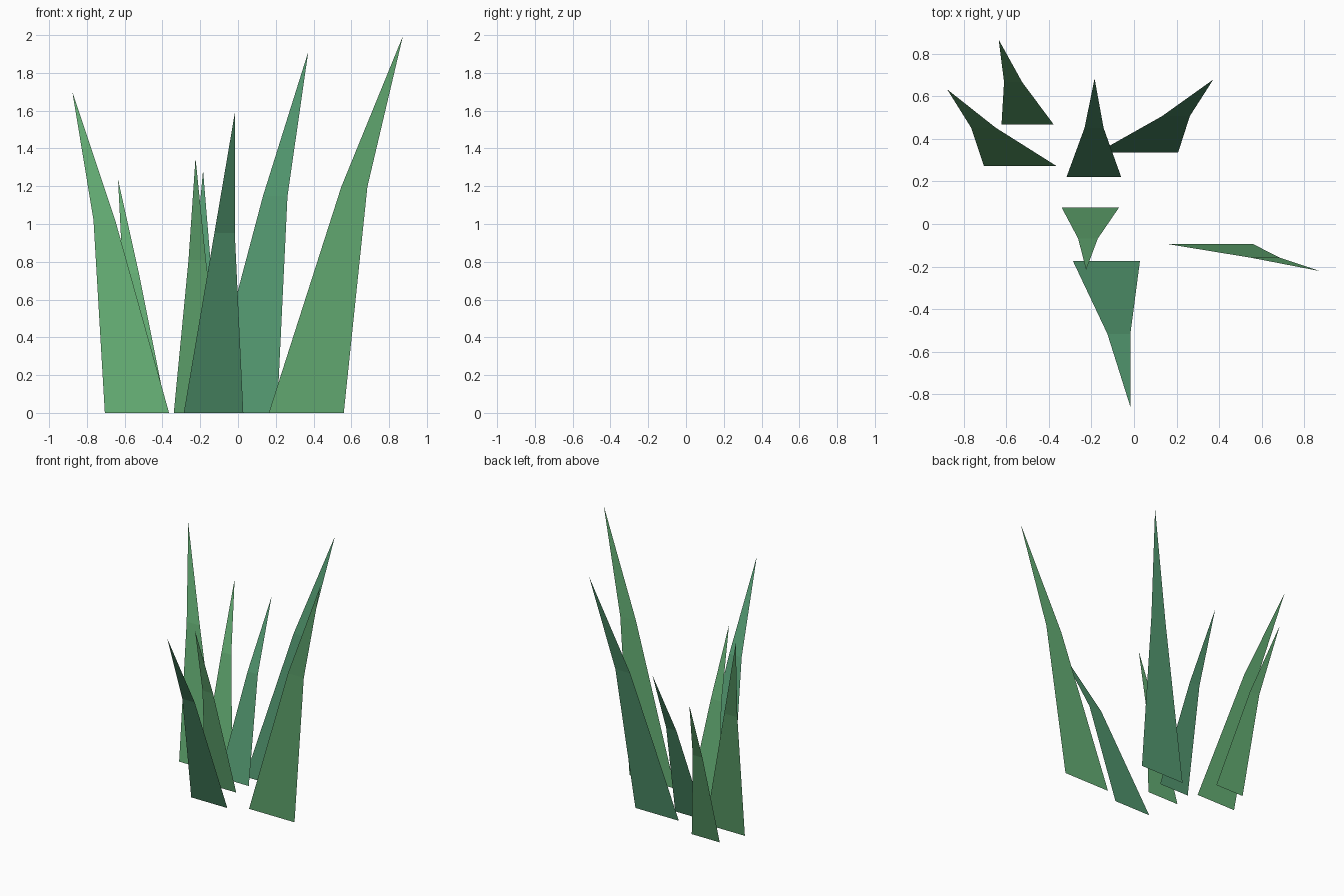
import bpy

if "Cube" in bpy.data.objects:
    bpy.data.objects.remove(bpy.data.objects["Cube"])

def make_mat(name, rgb):
    m = bpy.data.materials.new(name)
    m.diffuse_color = (*rgb, 1)
    m.use_nodes = True
    m.node_tree.nodes["Principled BSDF"].inputs["Base Color"].default_value = m.diffuse_color
    return m

light = make_mat("light_green", (0.125, 0.41, 0.17))
deep = make_mat("deep_green", (0.085, 0.31, 0.16))

# Each blade is a flat strip: wide base, narrower bend, pointed tip
def blade(name, base, mid, base_y, tip, mat):
    tx, ty, tz = tip
    my, mz = (base_y + ty) / 2, tz * 0.6
    verts = [(base[0], base_y, 0), (base[1], base_y, 0),
             (mid[1], my, mz), (mid[0], my, mz), tip]
    me = bpy.data.meshes.new(name)
    me.from_pydata(verts, [], [(0, 1, 2, 3), (3, 2, 4)])
    me.materials.append(mat)
    ob = bpy.data.objects.new(name, me)
    bpy.context.collection.objects.link(ob)

# Blades: base x range, bend x range, base y, tip
blades = [
    ("left", (-0.705, -0.365), (-0.765, -0.65), 0.273, (-0.877, 0.632, 1.70), light),
    ("back_left", (-0.622, -0.377), (-0.61, -0.525), 0.467, (-0.635, 0.865, 1.235), light),
    ("back_middle", (-0.317, -0.06), (-0.232, -0.143), 0.22, (-0.185, 0.683, 1.285), deep),
    ("back_right", (-0.172, 0.207), (0.132, 0.262), 0.335, (0.372, 0.678, 1.912), deep),
    ("centre", (-0.34, -0.07), (-0.262, -0.17), 0.078, (-0.225, -0.215, 1.35), light),
    ("front", (-0.287, 0.028), (-0.125, -0.017), -0.173, (-0.017, -0.858, 1.587), deep),
    ("right", (0.163, 0.56), (0.547, 0.685), -0.095, (0.873, -0.221, 1.995), light),
]
for name, base, mid, y, tip, mat in blades:
    blade("grass_blade_" + name, base, mid, y, tip, mat)
